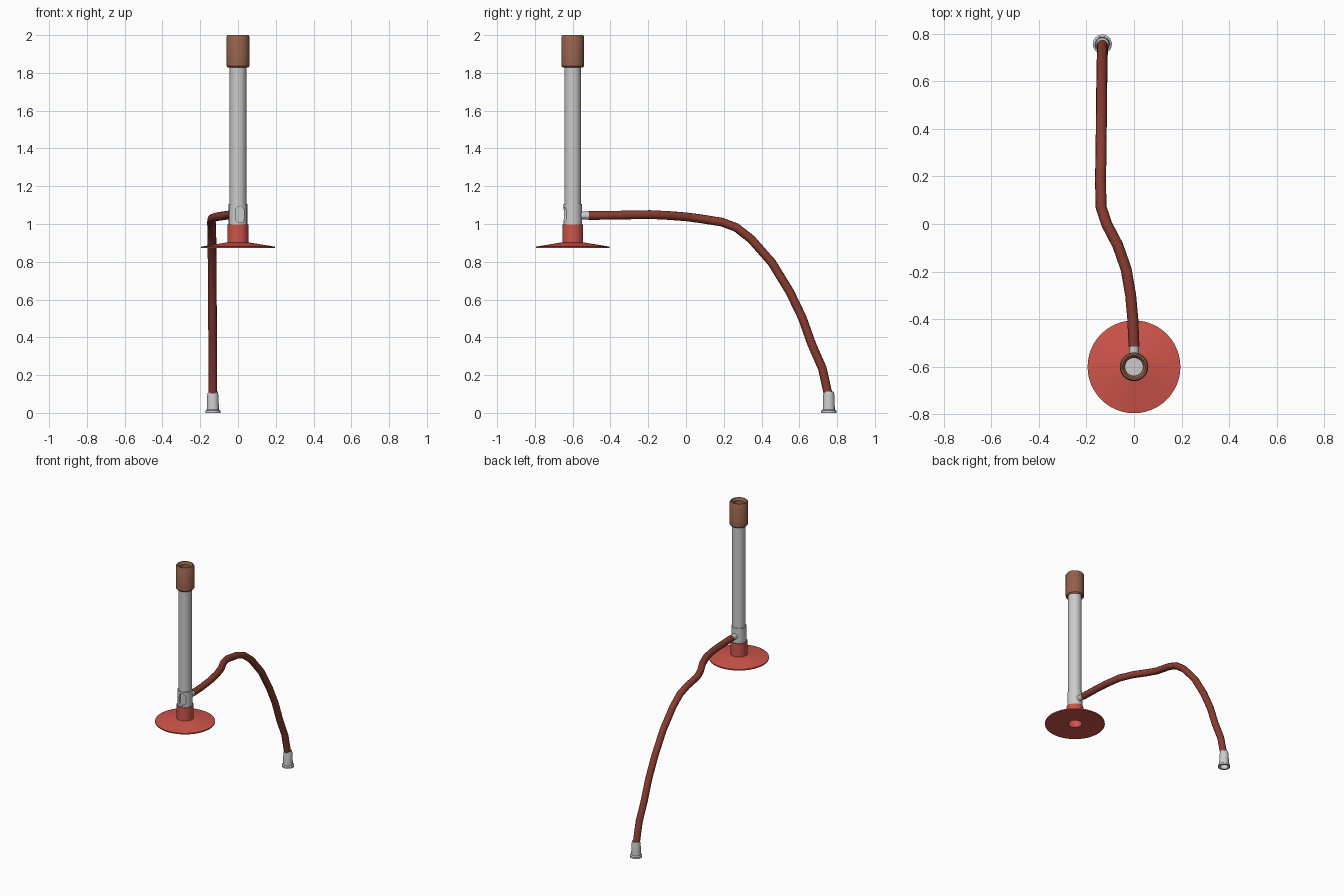
import bpy, bmesh, math
from mathutils import Vector, Matrix

if "Cube" in bpy.data.objects:
    bpy.data.objects.remove(bpy.data.objects["Cube"])


def material(name, rgb):
    m = bpy.data.materials.new(name)
    m.diffuse_color = (*rgb, 1)
    m.use_nodes = True
    m.node_tree.nodes["Principled BSDF"].inputs["Base Color"].default_value = m.diffuse_color
    return m


RED = material("red_enamel", (0.62, 0.09, 0.07))
COPPER = material("copper", (0.30, 0.12, 0.07))
RUBBER = material("red_rubber", (0.25, 0.045, 0.03))


def finish(obj, mat=None):
    if mat:
        obj.data.materials.append(mat)
    bpy.ops.object.select_all(action='DESELECT')
    obj.select_set(True)
    bpy.context.view_layer.objects.active = obj
    bpy.ops.object.shade_smooth_by_angle(angle=math.radians(35))
    return obj


def lathe(name, profile, loc, mat=None, sides=40, rot=None):
    """Closed (radius, height) profile turned around its axis."""
    bm = bmesh.new()
    vs = [bm.verts.new((r, 0, z)) for r, z in profile]
    es = [bm.edges.new((vs[i], vs[(i + 1) % len(vs)])) for i in range(len(vs))]
    bmesh.ops.spin(bm, geom=vs + es, cent=(0, 0, 0), axis=(0, 0, 1),
                   angle=2 * math.pi, steps=sides, use_duplicate=False)
    bmesh.ops.remove_doubles(bm, verts=bm.verts, dist=1e-5)
    bmesh.ops.dissolve_degenerate(bm, dist=1e-6, edges=bm.edges)
    bmesh.ops.recalc_face_normals(bm, faces=bm.faces)
    if rot:
        bm.transform(rot)
    me = bpy.data.meshes.new(name)
    bm.to_mesh(me)
    bm.free()
    obj = bpy.data.objects.new(name, me)
    bpy.context.collection.objects.link(obj)
    obj.location = loc
    return finish(obj, mat)


AXIS = (0, -0.6, 0)

# Foot: shallow conical disc with a hollow neck
lathe("base", [(0.045, 0.875), (0.195, 0.872), (0.195, 0.88), (0.055, 0.903),
               (0.055, 0.998), (0.0, 0.998), (0.0, 0.985), (0.045, 0.985)], AXIS, RED, 48)

# Barrel, open at the top inside the cap
lathe("barrel", [(0, 1.09), (0.044, 1.09), (0.044, 1.86), (0.037, 1.86),
                 (0.037, 1.82), (0, 1.82)], AXIS)

# Air collar with an oval slot cut in the front
collar = lathe("air_collar", [(0, 0.995), (0.049, 0.995), (0.049, 1.105), (0, 1.105)], AXIS)
cutter = lathe("slot_cutter", [(0, -0.03), (0.024, -0.03), (0.024, 0.03), (0, 0.03)],
               (0.01, -0.665, 1.05), None, 24, Matrix.Rotation(math.pi / 2, 4, 'X'))
for v in cutter.data.vertices:
    v.co.z += math.copysign(0.018, v.co.z)
cutter.hide_render = True
cutter.hide_viewport = False
cutter.display_type = 'WIRE'
bpy.context.view_layer.objects.active = collar
boo = collar.modifiers.new("slot", 'BOOLEAN')
boo.operation, boo.object, boo.solver = 'DIFFERENCE', cutter, 'EXACT'
bpy.ops.object.modifier_apply(modifier="slot")
bpy.data.objects.remove(cutter)
finish(collar)

# Flame cap: thick hollow sleeve with rounded rim
lathe("flame_cap", [(0.044, 1.835), (0.053, 1.828), (0.060, 1.836), (0.060, 1.992),
                    (0.055, 2.0), (0.048, 2.0), (0.044, 1.99), (0.038, 1.985),
                    (0.038, 1.85), (0.044, 1.85)], AXIS, COPPER)

# Gas inlet nozzle at the back
lathe("gas_inlet", [(0, 0), (0.02, 0), (0.02, 0.10), (0, 0.10)], (0, -0.59, 1.045), None, 24,
      Matrix.Rotation(-math.pi / 2, 4, 'X'))

# Rubber hose
path = [(0, -0.515, 1.045), (-0.005, -0.4, 1.046), (-0.014, -0.3, 1.048),
        (-0.033, -0.19, 1.05), (-0.068, -0.09, 1.045), (-0.115, 0.0, 1.038),
        (-0.138, 0.07, 1.029), (-0.141, 0.19, 1.01), (-0.139, 0.265, 0.982),
        (-0.138, 0.345, 0.92), (-0.137, 0.455, 0.795), (-0.136, 0.55, 0.64),
        (-0.135, 0.615, 0.505), (-0.134, 0.665, 0.365), (-0.133, 0.722, 0.235),
        (-0.133, 0.752, 0.10)]
cu = bpy.data.curves.new("hose_path", 'CURVE')
cu.dimensions = '3D'
cu.bevel_depth = 0.023
cu.bevel_resolution = 4
cu.use_fill_caps = True
sp = cu.splines.new('POLY')
sp.points.add(len(path) - 1)
for p, co in zip(sp.points, path):
    p.co = (*co, 1)
hose = bpy.data.objects.new("hose", cu)
bpy.context.collection.objects.link(hose)
bpy.ops.object.select_all(action='DESELECT')
hose.select_set(True)
bpy.context.view_layer.objects.active = hose
bpy.ops.object.convert(target='MESH')
finish(bpy.context.view_layer.objects.active, RUBBER)

# Hose end connector, hollow underneath
lathe("hose_connector", [(0.027, 0), (0.040, 0), (0.040, 0.012), (0.032, 0.017),
                         (0.030, 0.09), (0.026, 0.112), (0, 0.112), (0, 0.09),
                         (0.024, 0.09)], (-0.133, 0.756, 0), None, 32)
